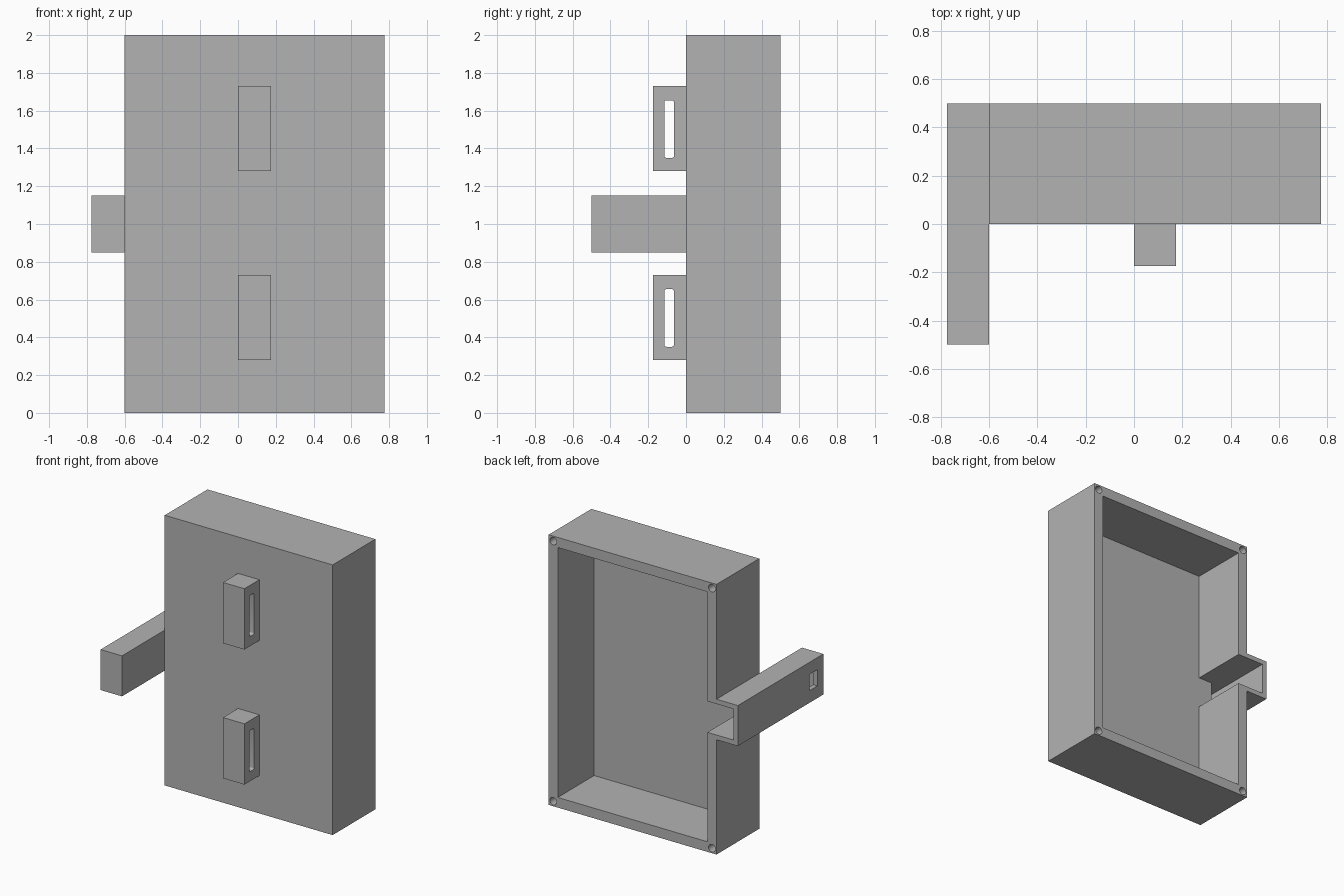
import bpy
import bmesh
from math import pi
from mathutils import Matrix, Vector

if "Cube" in bpy.data.objects:
    bpy.data.objects.remove(bpy.data.objects["Cube"], do_unlink=True)

grey = bpy.data.materials.new("plain grey")
grey.use_nodes = True
colour = (0.45, 0.45, 0.45, 1)
grey.diffuse_color = colour
grey.node_tree.nodes["Principled BSDF"].inputs["Base Color"].default_value = colour


def add_object(name, bm):
    mesh = bpy.data.meshes.new(name)
    bm.to_mesh(mesh)
    bm.free()
    mesh.materials.append(grey)
    obj = bpy.data.objects.new(name, mesh)
    bpy.context.collection.objects.link(obj)
    return obj


def box(name, low, high, round_x=0):
    """Box between two corners; round_x rounds the edges that run along x."""
    low, high = Vector(low), Vector(high)
    bm = bmesh.new()
    bmesh.ops.create_cube(bm, size=1, matrix=Matrix.Translation((low + high) / 2)
                          @ Matrix.Diagonal((*(high - low), 1)))
    if round_x:
        edges = [e for e in bm.edges
                 if abs(e.verts[0].co.x - e.verts[1].co.x) > 1e-4]
        bmesh.ops.bevel(bm, geom=edges, offset=round_x, segments=4,
                        profile=0.5, affect='EDGES')
    return add_object(name, bm)


def pin(name, x, y, z, radius, length):
    """Cylinder along y, centred on the point."""
    bm = bmesh.new()
    bmesh.ops.create_cone(bm, cap_ends=True, segments=24, radius1=radius,
                          radius2=radius, depth=length,
                          matrix=Matrix.Translation((x, y, z))
                          @ Matrix.Rotation(pi / 2, 4, 'X'))
    return add_object(name, bm)


def combine(target, other, operation):
    """Apply a boolean and drop the helper."""
    other.hide_render = True
    mod = target.modifiers.new(operation.title(), 'BOOLEAN')
    mod.operation = operation
    mod.solver = 'EXACT'
    mod.object = other
    bpy.context.view_layer.objects.active = target
    bpy.ops.object.modifier_apply(modifier=mod.name)
    bpy.data.objects.remove(other, do_unlink=True)


LEFT, RIGHT, BACK, TOP = 0.775, -0.6, 0.5, 2.0
WALL, THIN = 0.075, 0.035
ARM_X, ARM_FRONT = -0.775, -0.5
ARM_LOW, ARM_HIGH = 0.85, 1.15

# Case shell and side arm as one solid
case = box("case", (RIGHT, 0, 0), (LEFT, BACK, TOP))
combine(case, box("arm", (ARM_X, ARM_FRONT, ARM_LOW), (RIGHT, BACK, ARM_HIGH)), 'UNION')

# Strap lugs on the front, each with a rounded slot
for z in (0.28, 1.28):
    lug = box("strap_lug", (0, -0.175, z), (0.175, 0.03, z + 0.45))
    combine(lug, box("lug_slot", (-0.1, -0.115, z + 0.07),
                     (0.3, -0.063, z + 0.375), 0.012), 'DIFFERENCE')
    combine(case, lug, 'UNION')

# Main cavity, open at the back
combine(case, box("cavity", (RIGHT + WALL, WALL, WALL),
                  (LEFT - WALL, BACK + 0.1, TOP - WALL)), 'DIFFERENCE')

# Cable channel: from the cavity through the side wall, then forward in the arm
low, high = ARM_LOW + THIN, ARM_HIGH - THIN
combine(case, box("wall_channel", (ARM_X + THIN, WALL, low),
                  (RIGHT + WALL + 0.05, BACK + 0.1, high)), 'DIFFERENCE')
combine(case, box("arm_channel", (ARM_X + THIN, ARM_FRONT + THIN, low),
                  (RIGHT - THIN, WALL + 0.1, high)), 'DIFFERENCE')

# Window on the outer face of the arm
combine(case, box("arm_window", (ARM_X - 0.1, -0.43, 0.94),
                  (ARM_X + 0.08, -0.335, 1.06)), 'DIFFERENCE')

# Screw holes in the rim corners
inset = WALL / 2
for x in (RIGHT + inset, LEFT - inset):
    for z in (inset, TOP - inset):
        combine(case, pin("screw_hole", x, BACK, z, 0.028, 0.4), 'DIFFERENCE')

# Crisp flats, smooth hole walls
bpy.ops.object.select_all(action='DESELECT')
case.select_set(True)
bpy.context.view_layer.objects.active = case
bpy.ops.object.shade_smooth_by_angle(angle=pi / 6)
